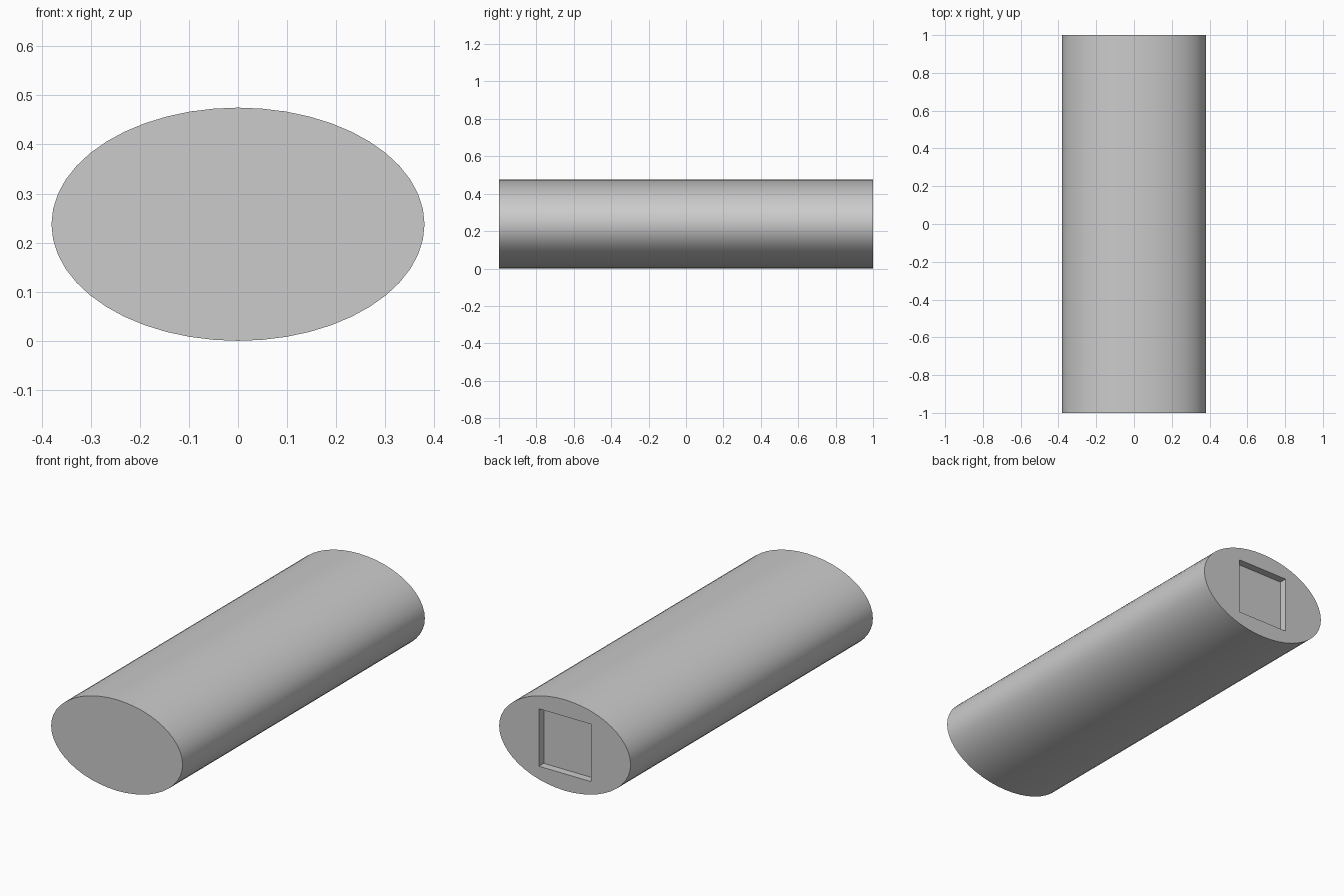
import bpy
import math

cube = bpy.data.objects.get("Cube")
if cube:
    bpy.data.objects.remove(cube, do_unlink=True)

HALF_WIDTH, HALF_HEIGHT, LENGTH = 0.38, 0.2375, 2.0
RECESS_SIZE, RECESS_DEPTH = 0.30, 0.04

# Single plain grey
grey = bpy.data.materials.new("light_grey")
grey.use_nodes = True
colour = (0.6, 0.6, 0.6, 1)
grey.diffuse_color = colour
grey.node_tree.nodes["Principled BSDF"].inputs["Base Color"].default_value = colour

# Elliptical bar lying along y
bpy.ops.mesh.primitive_cylinder_add(
    vertices=48, radius=1, depth=LENGTH,
    location=(0, 0, HALF_HEIGHT), rotation=(math.pi / 2, 0, 0))
bar = bpy.context.object
bar.name = "elliptical_bar"
bar.scale = (HALF_WIDTH, HALF_HEIGHT, 1)
bpy.ops.object.transform_apply(location=False, rotation=True, scale=True)
bar.data.materials.append(grey)

# Square recess cut into the back end
bpy.ops.mesh.primitive_cube_add(size=1, location=(0, LENGTH / 2, HALF_HEIGHT))
cutter = bpy.context.object
cutter.name = "recess_cutter"
cutter.scale = (RECESS_SIZE, 2 * RECESS_DEPTH, RECESS_SIZE)
cutter.hide_render = True
bpy.ops.object.transform_apply(location=False, rotation=False, scale=True)
cutter.data.materials.append(grey)

bpy.ops.object.select_all(action='DESELECT')
bar.select_set(True)
bpy.context.view_layer.objects.active = bar
cut = bar.modifiers.new("back_recess", 'BOOLEAN')
cut.operation = 'DIFFERENCE'
cut.solver = 'EXACT'
cut.object = cutter
bpy.ops.object.modifier_apply(modifier=cut.name)
bpy.data.objects.remove(cutter, do_unlink=True)

# Smooth sides with crisp ends and recess edges
bpy.ops.object.shade_smooth_by_angle(angle=math.radians(30))
